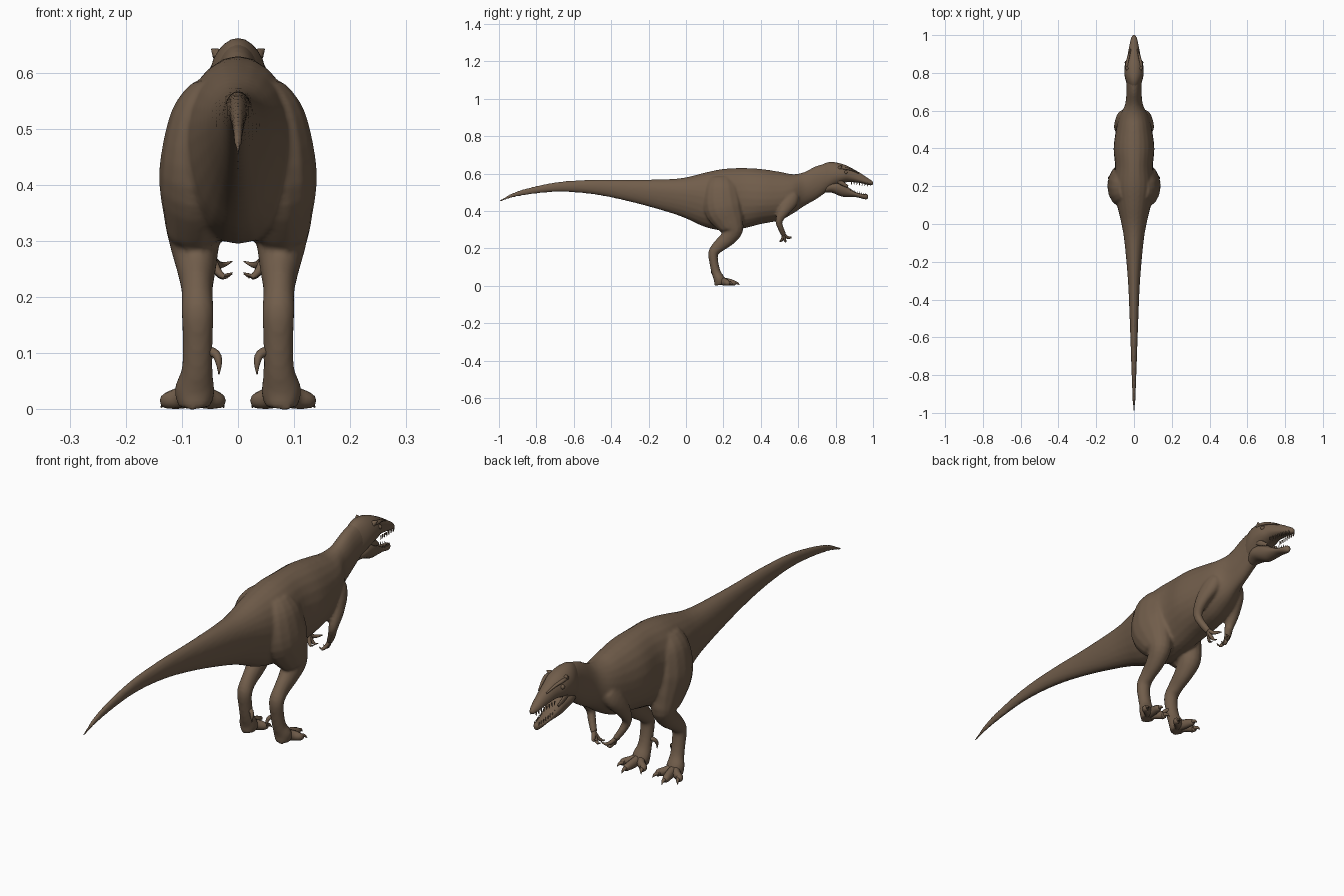
import bpy
import bmesh
from math import sin, cos, pi
from mathutils import Vector

cube = bpy.data.objects.get("Cube")
if cube:
    bpy.data.objects.remove(cube)

hide = bpy.data.materials.new("brown_hide")
hide.use_nodes = True
COLOUR = (0.165, 0.11, 0.07, 1)
hide.diffuse_color = COLOUR
shader = next(n for n in hide.node_tree.nodes if n.type == "BSDF_PRINCIPLED")
shader.inputs["Base Color"].default_value = COLOUR
shader.inputs["Roughness"].default_value = 0.8


def smooth_rows(rows, steps=4):
    """Catmull-Rom interpolation through rows of values."""
    out = []
    for i in range(len(rows) - 1):
        quad = [rows[max(i - 1, 0)], rows[i], rows[i + 1], rows[min(i + 2, len(rows) - 1)]]
        for k in range(steps):
            t = k / steps
            out.append([b + t / 2 * (c - a + t * (2 * a - 5 * b + 4 * c - d + t * (3 * (b - c) + d - a)))
                        for a, b, c, d in zip(*quad)])
    return out + [list(rows[-1])]


def skin(bm, rings):
    """Close a stack of point rings into a capped skin."""
    loops = [[bm.verts.new(p) for p in ring] for ring in rings]
    n = len(loops[0])
    for a, b in zip(loops, loops[1:]):
        for i in range(n):
            j = (i + 1) % n
            bm.faces.new((a[i], a[j], b[j], b[i]))
    bm.faces.new(loops[0][::-1])
    bm.faces.new(loops[-1])


def loft(bm, rows, n=24):
    """Egg-shaped sections along y: (y, top, bottom, half width, widest level)."""
    rings = []
    for y, top, bot, w, f in smooth_rows(rows):
        mid = bot + f * (top - bot)
        ring = []
        for i in range(n):
            a = 2 * pi * i / n
            s = sin(a)
            ring.append((w * cos(a), y, mid + s * (top - mid if s > 0 else mid - bot)))
        rings.append(ring)
    skin(bm, rings)


def tube(bm, rows, side=1, n=14, steps=4):
    """Oval tube along a path: (x, y, z, sideways radius, depth radius)."""
    rows = smooth_rows(rows, steps)
    pts = [Vector((side * r[0], r[1], r[2])) for r in rows]
    rings = []
    for i, p in enumerate(pts):
        t = (pts[min(i + 1, len(pts) - 1)] - pts[max(i - 1, 0)]).normalized()
        u = Vector((1, 0, 0))
        u = (u - t * u.dot(t)).normalized()
        v = t.cross(u)
        ru, rv = max(rows[i][3], 0.0008), max(rows[i][4], 0.0008)
        rings.append([p + u * ru * cos(2 * pi * k / n) + v * rv * sin(2 * pi * k / n) for k in range(n)])
    skin(bm, rings)


def digit(bm, points, r, side):
    """Tapering toe, finger or claw with a pointed end."""
    last = len(points) - 1
    rows = [(*p, r * (1 - 0.9 * (i / last) ** 2), r * (1 - 0.9 * (i / last) ** 2))
            for i, p in enumerate(points)]
    tube(bm, rows, side, 8, 3)


def finish(name, bm):
    bmesh.ops.recalc_face_normals(bm, faces=bm.faces)
    for f in bm.faces:
        f.smooth = True
    mesh = bpy.data.meshes.new(name)
    bm.to_mesh(mesh)
    bm.free()
    mesh.materials.append(hide)
    obj = bpy.data.objects.new(name, mesh)
    bpy.context.scene.collection.objects.link(obj)
    return obj


# Tail, torso and neck, fused with the limbs into one skin
body = bmesh.new()
loft(body, [
    (-1, .455, .447, .004, .5), (-.9, .507, .478, .009, .5), (-.7, .553, .502, .016, .5),
    (-.5, .567, .49, .023, .5), (-.3, .567, .45, .032, .55), (-.1, .57, .395, .05, .6),
    (0, .58, .36, .066, .6), (.1, .605, .315, .09, .55), (.2, .625, .295, .11, .5),
    (.3, .63, .305, .1, .5), (.4, .625, .33, .108, .45), (.5, .61, .35, .095, .45),
    (.57, .597, .385, .078, .5), (.63, .607, .425, .048, .5), (.7, .642, .465, .04, .5),
    (.77, .655, .515, .04, .5), (.81, .645, .54, .03, .5)])
LEG = [(.05, .19, .575, .03, .06), (.066, .19, .52, .055, .09), (.072, .2, .42, .069, .105),
       (.077, .235, .34, .055, .08), (.077, .252, .295, .045, .052), (.074, .22, .25, .035, .042),
       (.073, .175, .212, .028, .034), (.072, .146, .175, .029, .027), (.072, .15, .12, .027, .024),
       (.073, .162, .07, .028, .025), (.077, .178, .035, .036, .03), (.077, .185, .006, .03, .035)]
ARM = [(.05, .575, .485, .03, .035), (.066, .555, .45, .03, .042), (.082, .52, .395, .024, .03),
       (.082, .497, .345, .018, .019), (.068, .508, .305, .015, .016), (.048, .524, .27, .012, .015)]
for side in (1, -1):
    tube(body, LEG, side)
    tube(body, ARM, side)
body_obj = finish("body", body)
fuse = body_obj.modifiers.new("fuse", "REMESH")
fuse.mode = "VOXEL"
fuse.voxel_size = 0.0065
fuse.use_smooth_shade = True
relax = body_obj.modifiers.new("relax", "SMOOTH")
relax.factor = 0.5
relax.iterations = 4

# Skull with upper jaw
skull = bmesh.new()
loft(skull, [
    (.71, .635, .5, .025, .5), (.75, .658, .508, .041, .45), (.79, .661, .528, .05, .45),
    (.84, .65, .55, .049, .4), (.88, .632, .555, .037, .4), (.93, .604, .55, .027, .35),
    (.97, .578, .541, .019, .4), (.993, .562, .538, .011, .4), (1, .553, .545, .004, .5)])
finish("skull", skull)

# Lower jaw, hanging open
jaw = bmesh.new()
loft(jaw, [
    (.74, .54, .498, .022, .5), (.78, .56, .498, .04, .5), (.83, .552, .478, .038, .6),
    (.87, .525, .475, .031, .6), (.91, .5, .474, .024, .6), (.95, .491, .464, .017, .6),
    (.967, .49, .463, .011, .6), (.973, .482, .47, .004, .5)])
finish("lower_jaw", jaw)

# Cheek membranes at the mouth corners, brow horns and eyes
face = bmesh.new()
for side in (1, -1):
    digit(face, [(.026, .815, .622), (.037, .825, .634), (.047, .832, .642)], .013, side)
    tube(face, [(.036, .815, .63, .007, .005), (.037, .85, .628, .008, .007),
                (.029, .885, .62, .006, .005), (.018, .925, .602, .003, .003)], side, 8)
    tube(face, [(.034, .8, .57, .006, .01), (.033, .835, .548, .005, .012),
                (.028, .865, .53, .003, .006)], side, 8)
finish("brow_horns_and_cheeks", face)

eyes = bmesh.new()
for side in (1, -1):
    ball = bmesh.ops.create_uvsphere(eyes, u_segments=12, v_segments=8, radius=.009)
    bmesh.ops.translate(eyes, verts=ball["verts"], vec=(side * .041, .855, .607))
finish("eyes", eyes)

# Teeth along both jaws
teeth = bmesh.new()
for side in (1, -1):
    for i in range(8):
        t = i / 7
        y = .885 + .1 * t
        x = .026 - .013 * t
        digit(teeth, [(x, y, .556 - .008 * t), (x, y, .547 - .009 * t), (x, y - .002, .539 - .009 * t)], .003, side)
        y = .88 + .083 * t
        x = .023 - .013 * t
        z = .508 - .021 * t
        digit(teeth, [(x, y, z - .006), (x, y, z), (x, y - .002, z + .008)], .0025, side)
finish("teeth", teeth)

# Feet: three spreading toes, each with a claw, and a raised inner dewclaw
feet = bmesh.new()
for side in (1, -1):
    for x, y in ((.125, .232), (.088, .265), (.036, .235)):
        hx, hy = (x + .078) / 2, (y + .18) / 2
        tube(feet, [(.078, .175, .028, .018, .022), (hx, hy, .021, .016, .02),
                    (x, y - .012, .016, .014, .015), (x, y, .013, .01, .011)], side, 10)
        dx, dy = x - .078, y - .16
        k = .022 / (dx * dx + dy * dy) ** .5
        digit(feet, [(x, y - .003, .016), (x + dx * k * .5, y + dy * k * .5, .014),
                     (x + dx * k, y + dy * k, .003)], .008, side)
    digit(feet, [(.055, .155, .105), (.039, .145, .098), (.034, .138, .082), (.034, .138, .062)], .009, side)
finish("feet", feet)

# Hands: three curved clawed fingers pointing inward
hands = bmesh.new()
for side in (1, -1):
    for y, z in ((.505, .238), (.532, .236), (.56, .258)):
        digit(hands, [(.05, .524, .275), (.038, (y + .524) / 2, (z + .26) / 2),
                      (.026, y, z), (.01, y + .002, z + .006)], .0085, side)
finish("hands", hands)
